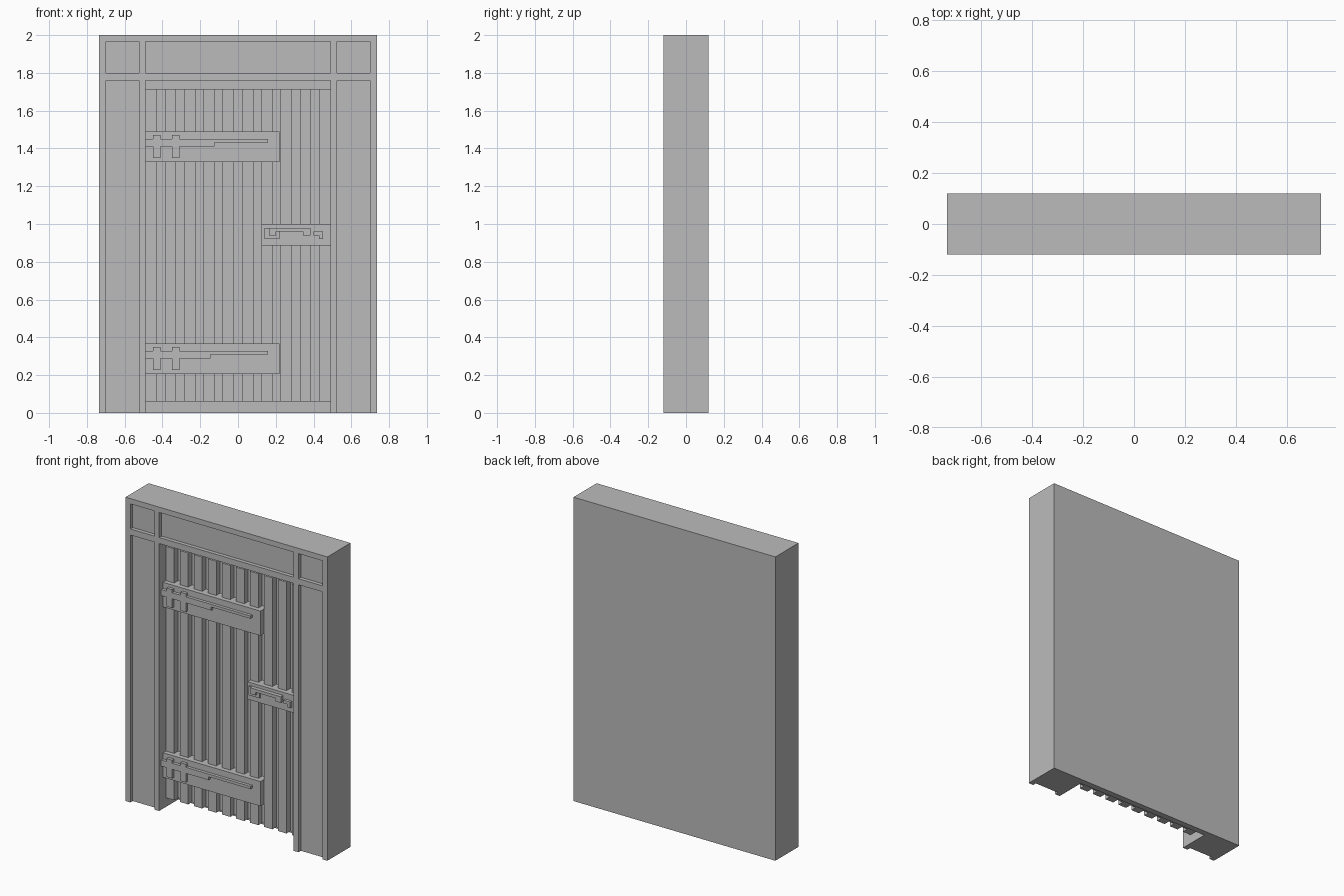
import bpy
import bmesh

cube = bpy.data.objects.get("Cube")
if cube:
    bpy.data.objects.remove(cube, do_unlink=True)

grey = bpy.data.materials.new("plain grey")
grey.use_nodes = True
grey.diffuse_color = (0.5, 0.5, 0.5, 1)
grey.node_tree.nodes["Principled BSDF"].inputs["Base Color"].default_value = (0.5, 0.5, 0.5, 1)

# Depths from front to back
FRAME, INSET, PLATE, PLANK, BOARD, WALL, BACK = -0.12, -0.095, -0.08, -0.05, -0.01, 0.08, 0.12
STRAP = -0.1


def extrude(name, outline, front, back):
    """Extrude an x-z outline from front to back along y."""
    bm = bmesh.new()
    face = bm.faces.new([bm.verts.new((x, front, z)) for x, z in outline])
    result = bmesh.ops.extrude_face_region(bm, geom=[face])
    moved = [v for v in result["geom"] if isinstance(v, bmesh.types.BMVert)]
    bmesh.ops.translate(bm, verts=moved, vec=(0, back - front, 0))
    bmesh.ops.recalc_face_normals(bm, faces=bm.faces)
    mesh = bpy.data.meshes.new(name)
    bm.to_mesh(mesh)
    bm.free()
    mesh.materials.append(grey)
    obj = bpy.data.objects.new(name, mesh)
    bpy.context.collection.objects.link(obj)
    return obj


def box(name, x0, x1, z0, z1, front, back):
    return extrude(name, [(x0, z0), (x1, z0), (x1, z1), (x0, z1)], front, back)


# Wall behind the door, and the header over the opening
box("back_wall", -0.49, 0.49, 0, 1.76, WALL, BACK)
box("header", -0.49, 0.49, 1.76, 2, INSET, BACK)

# Jambs with raised stiles and short rails on both sides
for side, s in (("left", 1), ("right", -1)):
    def side_box(name, a, b, z0, z1, front, back):
        x0, x1 = sorted((a * s, b * s))
        box(f"{side}_{name}", x0, x1, z0, z1, front, back)

    side_box("jamb", 0.49, 0.735, 0, 2, INSET, BACK)
    side_box("outer_stile", 0.70, 0.735, 0, 2, FRAME, INSET)
    side_box("inner_stile", 0.49, 0.525, 0, 2, FRAME, INSET)
    side_box("top_rail", 0.525, 0.70, 1.965, 2, FRAME, INSET)
    side_box("middle_rail", 0.525, 0.70, 1.76, 1.80, FRAME, INSET)

box("header_top_rail", -0.49, 0.49, 1.965, 2, FRAME, INSET)
box("header_bottom_rail", -0.49, 0.49, 1.76, 1.80, FRAME, INSET)

# Door board with raised planks
box("door_board", -0.49, 0.49, 0.06, 1.715, BOARD, WALL)
PLANKS, WIDTH = 10, 0.06
pitch = (0.98 - WIDTH) / (PLANKS - 1)
for i in range(PLANKS):
    x = -0.49 + i * pitch
    box(f"plank_{i + 1}", x, x + WIDTH, 0.06, 1.715, PLANK, BOARD)

# Hinges: backing plate and a notched strap
for label, z, step in (("upper", 1.41, -0.125), ("lower", 0.288, -0.145)):
    box(f"{label}_hinge_plate", -0.49, 0.22, z - 0.082, z + 0.08, PLATE, BOARD)
    top, bottom = z + 0.04, z
    outline = [(-0.49, top)]
    for x in (-0.45, -0.35):
        outline += [(x, top), (x, top + 0.02), (x + 0.04, top + 0.02), (x + 0.04, top)]
    outline += [(0.16, top), (0.16, top - 0.018), (step, top - 0.018), (step, bottom)]
    for x in (-0.31, -0.41):
        outline += [(x, bottom), (x, bottom - 0.06), (x - 0.04, bottom - 0.06), (x - 0.04, bottom)]
    outline.append((-0.49, bottom))
    extrude(f"{label}_hinge_strap", outline, STRAP, PLATE)

# Lock plate, handle and key
box("lock_plate", 0.125, 0.49, 0.885, 1.0, PLATE, BOARD)
box("handle_base", 0.14, 0.22, 0.92, 0.98, -0.09, PLATE)
extrude("handle", [(0.165, 0.98), (0.385, 0.98), (0.385, 0.94), (0.345, 0.94),
                   (0.345, 0.96), (0.20, 0.96), (0.20, 0.94), (0.165, 0.94)], -0.105, PLATE)
extrude("key", [(0.40, 0.96), (0.45, 0.96), (0.45, 0.92), (0.43, 0.92),
                (0.43, 0.94), (0.40, 0.94)], STRAP, PLATE)
